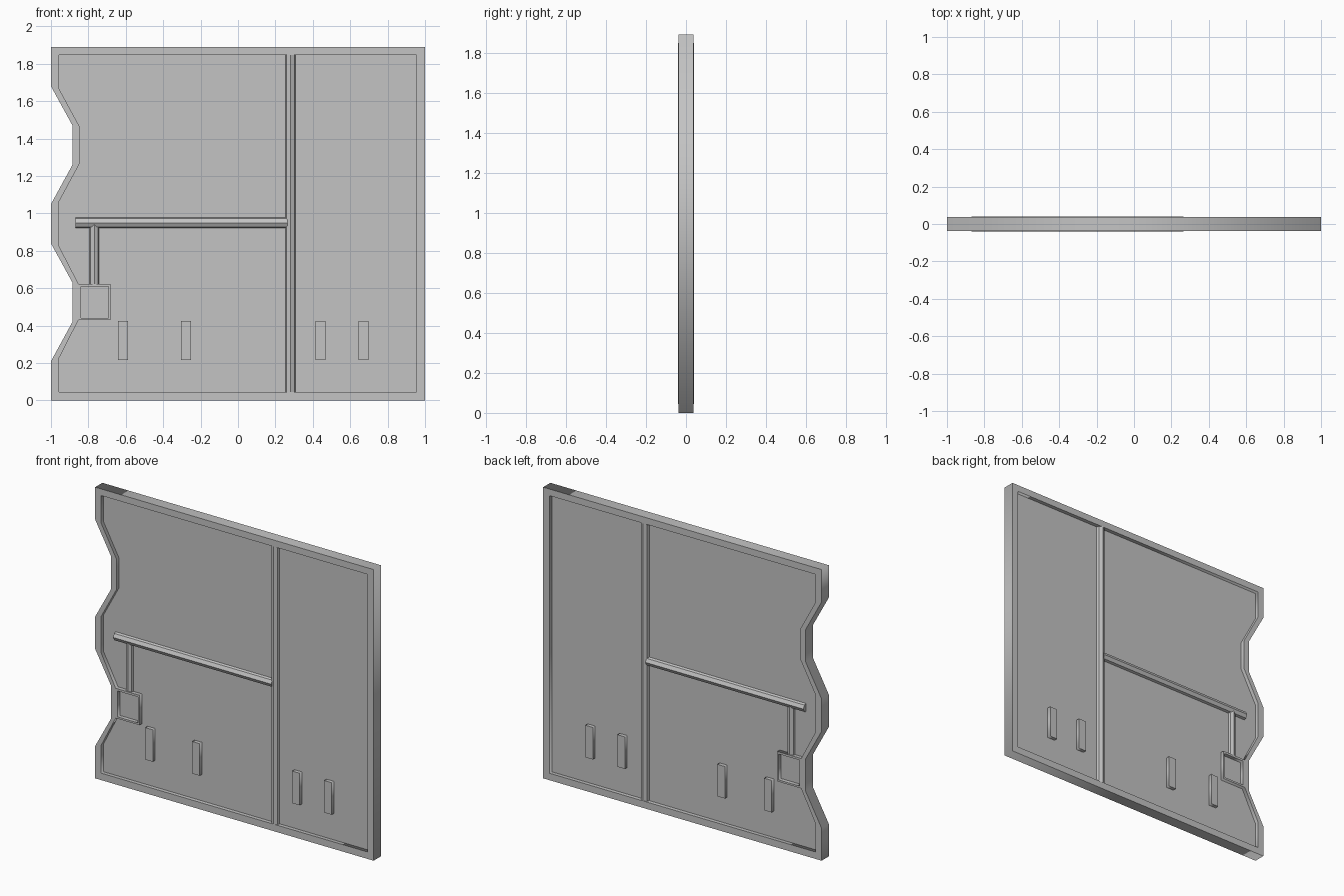
import bpy, math
from mathutils import Vector

cube = bpy.data.objects.get("Cube")
if cube:
    bpy.data.objects.remove(cube, do_unlink=True)

grey = bpy.data.materials.new("plain_grey")
grey.use_nodes = True
colour = (0.55, 0.55, 0.55, 1)
grey.diffuse_color = colour
grey.node_tree.nodes["Principled BSDF"].inputs["Base Color"].default_value = colour

HALF = 0.037     # half depth of the frame
WEB = 0.012      # half depth of the recessed sheet


def add_object(name, mesh):
    mesh.materials.clear()
    mesh.materials.append(grey)
    obj = bpy.data.objects.new(name, mesh)
    bpy.context.collection.objects.link(obj)
    return obj


def plate(name, loops, half):
    """Filled outlines in x and z, given depth to both sides; inner loops are holes."""
    curve = bpy.data.curves.new(name + "_outline", 'CURVE')
    curve.dimensions = '2D'
    curve.fill_mode = 'BOTH'
    curve.extrude = half
    for loop in loops:
        spline = curve.splines.new('POLY')
        spline.points.add(len(loop) - 1)
        for point, (x, z) in zip(spline.points, loop):
            point.co = (x, z, 0, 1)
        spline.use_cyclic_u = True
    helper = bpy.data.objects.new(name + "_helper", curve)
    bpy.context.collection.objects.link(helper)
    bpy.context.view_layer.update()
    graph = bpy.context.evaluated_depsgraph_get()
    mesh = bpy.data.meshes.new_from_object(helper.evaluated_get(graph))
    bpy.data.objects.remove(helper, do_unlink=True)
    obj = add_object(name, mesh)
    obj.rotation_euler.x = math.pi / 2
    return obj


def rect(x0, x1, z0, z1):
    return [(x0, z0), (x1, z0), (x1, z1), (x0, z1)]


def bar(name, start, end, radius, depth):
    """Eight-sided bar in the panel plane, with corners on its main axes."""
    a, b = Vector((start[0], 0, start[1])), Vector((end[0], 0, end[1]))
    along = (b - a).normalized()
    side = Vector((along.z, 0, -along.x))
    ring = [side * radius * math.cos(k * math.pi / 4)
            + Vector((0, depth * math.sin(k * math.pi / 4), 0)) for k in range(8)]
    verts = [a + p for p in ring] + [b + p for p in ring]
    faces = [(k, k + 8, (k + 1) % 8 + 8, (k + 1) % 8) for k in range(8)]
    faces += [tuple(range(8)), tuple(reversed(range(8, 16)))]
    mesh = bpy.data.meshes.new(name)
    mesh.from_pydata(verts, [], faces)
    return add_object(name, mesh)


# Outer outline with two notches on the right-hand edge
outer = [(-1, 0), (1, 0), (1, 1.89), (-1, 1.89), (-1, 1.68), (-0.885, 1.47),
         (-0.885, 1.26), (-1, 1.05), (-1, 0.84), (-0.885, 0.63),
         (-0.885, 0.42), (-1, 0.21)]
# Inner edge of the rim, stepping round the lock box
inner = [(-0.957, 0.045), (0.955, 0.045), (0.955, 1.847), (-0.957, 1.847),
         (-0.957, 1.667), (-0.845, 1.46), (-0.845, 1.27), (-0.957, 1.063),
         (-0.957, 0.825), (-0.853, 0.624), (-0.682, 0.624),
         (-0.682, 0.43), (-0.853, 0.43), (-0.957, 0.226)]
pocket = rect(-0.84, -0.692, 0.442, 0.61)

plate("rim_and_lock_box", [outer, inner, pocket], HALF)
plate("recessed_sheet", [inner, pocket], WEB)

# Bars
bar("upright_bar", (0.281, 0.045), (0.281, 1.847), 0.031, 0.039)
bar("cross_bar", (-0.87, 0.95), (0.265, 0.95), 0.031, 0.039)
bar("lock_bar", (-0.768, 0.62), (-0.768, 0.94), 0.029, 0.034)

# Small blocks standing out on both faces
for i, x in enumerate((-0.614, -0.277, 0.441, 0.671)):
    plate("block_%d" % (i + 1), [rect(x - 0.027, x + 0.027, 0.217, 0.425)], 0.036)
